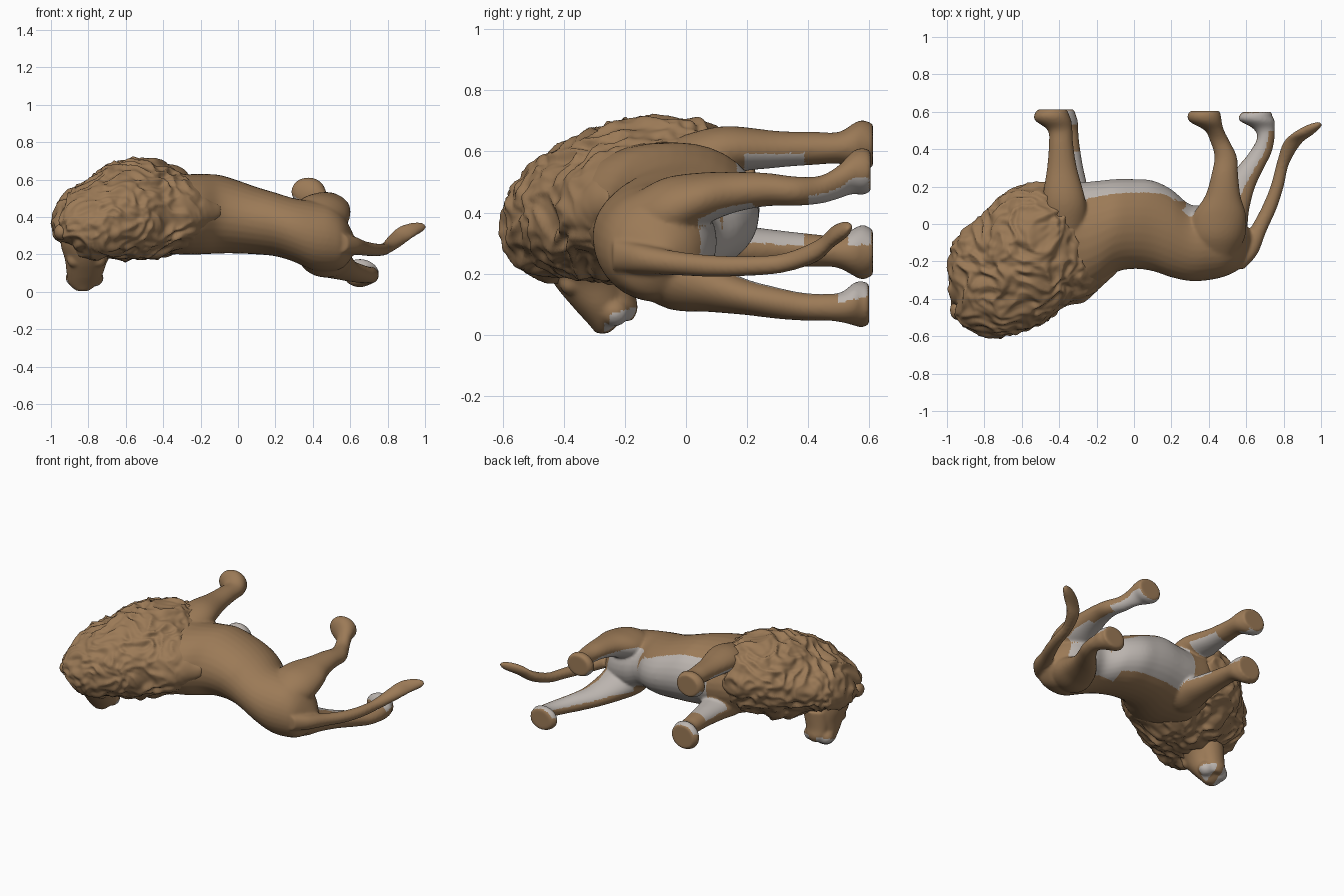
import bpy, bmesh, math
from mathutils import Vector, noise
from mathutils.bvhtree import BVHTree


def material(name, rgb):
    m = bpy.data.materials.new(name)
    m.diffuse_color = (*rgb, 1)
    return m


BROWN = material("tawny brown", (0.33, 0.195, 0.095))
GREY = material("pale grey", (0.50, 0.46, 0.43))


def spline(rows, t):
    """Catmull-Rom sample of a list of equal-length tuples."""
    i = min(int(t), len(rows) - 2)
    f = t - i
    p = [rows[max(0, min(len(rows) - 1, i + k))] for k in (-1, 0, 1, 2)]
    return [0.5 * (2 * b + (c - a) * f + (2 * a - 5 * b + 4 * c - d) * f * f
                   + (3 * b - a - 3 * c + d) * f ** 3) for a, b, c, d in zip(*p)]


def loft(bm, axis, rows, shear=0.0, sides=32, steps=5):
    """Elliptical rings square to one axis; row = (x, y, z, radius1, radius2)."""
    u, v = [i for i in range(3) if i != axis]
    rings = []
    n = (len(rows) - 1) * steps
    for s in range(n + 1):
        x, y, z, r1, r2 = spline(rows, s / steps)
        r1, r2 = max(r1, 0.004), max(r2, 0.004)
        ring = []
        for k in range(sides):
            a = 2 * math.pi * k / sides
            p = [x, y, z]
            p[u] += r1 * math.cos(a)
            p[v] += r2 * math.sin(a) + shear * r1 * math.cos(a)
            ring.append(bm.verts.new(p))
        rings.append(ring)
    faces = [bm.faces.new(rings[0]), bm.faces.new(rings[-1])]
    for a, b in zip(rings, rings[1:]):
        for k in range(sides):
            j = (k + 1) % sides
            faces.append(bm.faces.new((a[k], a[j], b[j], b[k])))
    bmesh.ops.recalc_face_normals(bm, faces=faces)


def ball(bm, centre, radii):
    made = bmesh.ops.create_uvsphere(bm, u_segments=24, v_segments=14, radius=1)
    for v in made["verts"]:
        v.co = Vector([c + r * q for c, r, q in zip(centre, radii, v.co)])


def fuse(name, bm, voxel, smooth):
    """Merge overlapping lofts into one smooth skin."""
    me = bpy.data.meshes.new(name)
    bm.to_mesh(me)
    bm.free()
    ob = bpy.data.objects.new(name, me)
    bpy.context.collection.objects.link(ob)
    r = ob.modifiers.new("skin", 'REMESH')
    r.mode, r.voxel_size = 'VOXEL', voxel
    s = ob.modifiers.new("soften", 'SMOOTH')
    s.factor, s.iterations = 0.5, smooth
    done = bpy.data.meshes.new_from_object(
        ob.evaluated_get(bpy.context.evaluated_depsgraph_get()))
    ob.modifiers.clear()
    ob.data = done
    done.name = name
    done.materials.clear()
    for m in (BROWN, GREY):
        done.materials.append(m)
    for p in done.polygons:
        p.use_smooth = True
        p.material_index = 0
    return ob


# ---- body: torso, legs, tail and head as one skin (animal lies on its side) ----
bm = bmesh.new()
loft(bm, 0, [(-.55, -.05, .43, .15, .15), (-.45, -.05, .43, .25, .22), (-.3, -.08, .415, .30, .215),
             (-.2, -.055, .415, .285, .215), (-.1, -.01, .415, .25, .21), (0, 0, .4, .24, .195),
             (.1, -.01, .38, .242, .18), (.2, -.05, .36, .235, .17), (.3, -.1, .33, .205, .17),
             (.4, -.1, .3, .2, .185), (.5, -.1, .285, .175, .175), (.57, -.1, .265, .13, .13),
             (.625, -.08, .25, .04, .04)])
# upper and lower front legs
loft(bm, 1, [(-.37, -.14, .51, .08, .09), (-.37, 0, .55, .12, .105), (-.375, .13, .603, .115, .08),
             (-.385, .3, .607, .08, .06), (-.39, .42, .61, .066, .054), (-.395, .5, .612, .066, .052),
             (-.43, .55, .618, .096, .075), (-.44, .58, .62, .095, .083), (-.437, .612, .62, .08, .07)])
loft(bm, 1, [(-.35, -.1, .32, .08, .08), (-.35, .05, .3, .12, .1), (-.345, .18, .285, .1, .075),
             (-.35, .32, .28, .075, .06), (-.355, .44, .275, .062, .052), (-.36, .5, .27, .062, .052),
             (-.39, .55, .27, .09, .078), (-.405, .58, .27, .095, .09), (-.4, .612, .27, .08, .075)])
# upper and lower hind legs
loft(bm, 1, [(.44, -.2, .38, .08, .06), (.44, -.08, .4, .15, .11), (.455, .04, .44, .145, .09),
             (.475, .15, .465, .095, .068), (.485, .26, .475, .072, .055), (.49, .36, .47, .06, .048),
             (.46, .44, .475, .052, .046), (.43, .5, .5, .052, .055), (.385, .545, .53, .085, .07),
             (.375, .58, .535, .09, .077), (.38, .605, .535, .078, .066)])
loft(bm, 1, [(.45, -.2, .24, .1, .08), (.46, -.06, .2, .14, .115), (.495, .07, .16, .12, .085),
             (.55, .19, .125, .095, .06), (.615, .29, .105, .075, .052), (.675, .38, .092, .06, .046),
             (.705, .46, .09, .047, .044), (.695, .51, .09, .058, .05), (.66, .55, .1, .093, .07),
             (.65, .575, .1, .09, .076), (.66, .6, .1, .078, .068)])
# tail with a slightly thicker tip
loft(bm, 1, [(.55, -.24, .26, .04, .05), (.6, -.16, .25, .06, .05), (.66, -.04, .235, .048, .04),
             (.72, .08, .225, .042, .036), (.765, .2, .225, .036, .033), (.795, .32, .235, .034, .032),
             (.845, .43, .275, .05, .036), (.9, .48, .32, .06, .036), (.96, .525, .345, .045, .028),
             (.985, .545, .352, .01, .01)], sides=20)
# head turned sideways: skull, muzzle, jaw, cheeks, brows, ears
loft(bm, 2, [(-.78, -.34, .4, .15, .15), (-.79, -.335, .27, .16, .15), (-.81, -.31, .17, .115, .125),
             (-.82, -.285, .09, .095, .085), (-.83, -.27, .035, .07, .05), (-.83, -.275, .004, .032, .02)])
loft(bm, 2, [(-.8, -.24, .25, .09, .08), (-.815, -.225, .14, .075, .06), (-.82, -.2, .085, .06, .042),
             (-.82, -.2, .045, .035, .025)])
for s in (-1, 1):
    ball(bm, (-.82 + s * .05, -.235, .075), (.052, .05, .048))
    ball(bm, (-.81 + s * .065, -.38, .17), (.04, .035, .04))
    ball(bm, (-.80 + s * .145, -.46, .32), (.04, .055, .045))
body = fuse("lion_body", bm, 0.0085, 8)


def is_grey(c, n):
    x, y, z = c
    if x < -.6:                                   # two patches on muzzle and chin
        return z < .09 + .3 * (y + .17) and n.y > -.3 and abs(x + .82) > .026 and y > -.27
    if y > .56 and n.y > .7:                      # soles stay brown
        return False
    hind = x > .2
    if x > .76 or (x > .6 and z > .2):            # tail
        return False
    if y < .28 and -.3 < x < .37 and y > .12 and n.y > .6:        # belly
        return True
    if .04 < y < .28 and .2 < x < .56 and n.y > .15 and .15 < z < .46:  # groin
        return n.x < .6
    upper = z > (.31 if hind else .45)
    inner = n.z * (1 if upper else -1) < -.3
    if hind:
        if y > .5 and not upper:
            return inner
        if upper:
            return inner and y > .06 and (y > .4 or n.x < .2)
        return inner and y > .05 and n.x < .25
    if y > .53:
        return inner and (not upper or n.x < .3)
    return inner and .19 < y < .39


for p in body.data.polygons:
    p.material_index = int(is_grey(p.center, p.normal))

# ---- mane: large sheared mass carved into wavy locks ----
bm = bmesh.new()
loft(bm, 0, [(-.985, -.26, .36, .06, .035), (-.96, -.28, .37, .18, .09), (-.9, -.29, .395, .26, .135),
             (-.8, -.265, .41, .32, .18), (-.7, -.22, .43, .375, .235), (-.6, -.19, .44, .385, .253),
             (-.5, -.155, .445, .375, .262), (-.42, -.14, .445, .335, .25), (-.34, -.16, .435, .265, .21),
             (-.26, -.22, .43, .185, .165), (-.17, -.26, .43, .07, .08), (-.09, -.24, .43, .02, .03)],
     shear=0.14, sides=48)
ball(bm, (-.75, -.41, .34), (.2, .195, .16))      # crown around the face
ball(bm, (-.93, -.45, .34), (.035, .06, .05))     # tuft over the ear
ball(bm, (-.6, -.2, .34), (.22, .27, .165))       # beard side
mane = fuse("mane", bm, 0.0095, 4)

me = mane.data
normals = [v.normal.copy() for v in me.vertices]
for v, n in zip(me.vertices, normals):
    p = v.co.copy()
    q = p + noise.noise_vector(p * 6) * .07
    q = Vector((q.x * 9, q.y * 11.5, q.z * 11.5))
    ridge = .47 - 1.5 * abs(noise.noise(q))
    fine = noise.noise(q * 2.1 + Vector((7, 3, 1)))
    fade = min(1, max(.15, (-.12 - p.x) / .2))
    v.co = p + n * fade * (.026 * ridge + .012 * fine)
me.update()


# ---- trim the buried skin where body and mane overlap ----
def tree(ob):
    return BVHTree.FromPolygons([v.co for v in ob.data.vertices],
                                [p.vertices[:] for p in ob.data.polygons])


def trim(ob, other):
    bm = bmesh.new()
    bm.from_mesh(ob.data)
    buried = []
    for f in bm.faces:
        c = f.calc_center_median()
        loc, n, _, _ = other.find_nearest(c)
        if (c - loc).dot(n) < -.012:
            buried.append(f)
    bmesh.ops.delete(bm, geom=buried, context='FACES')
    bm.to_mesh(ob.data)
    bm.free()


trees = tree(body), tree(mane)
trim(body, trees[1])
trim(mane, trees[0])
